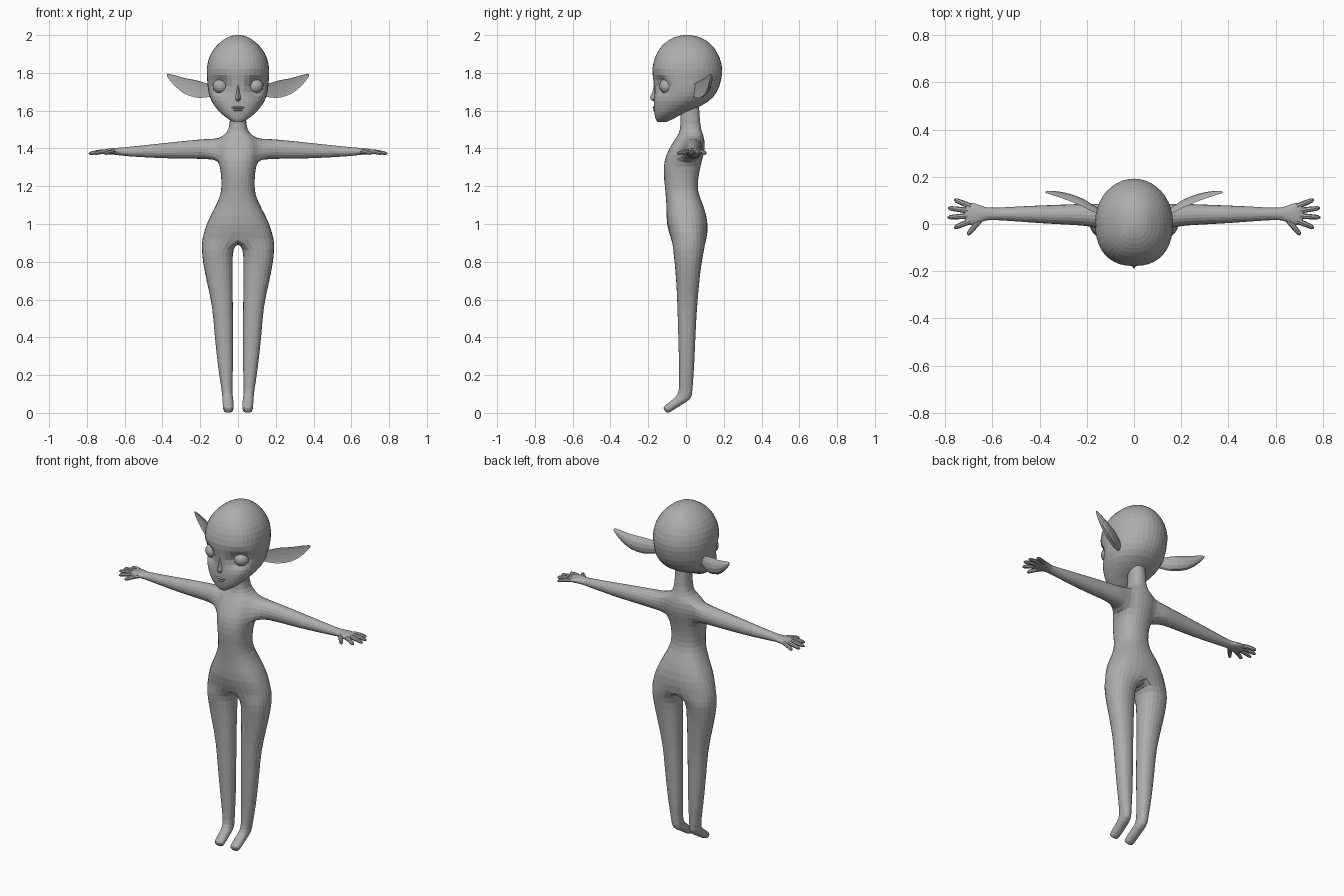
import bpy, bmesh
from math import sin, cos, pi, radians, exp, copysign
from mathutils import Vector

cube = bpy.data.objects.get("Cube")
if cube:
    bpy.data.objects.remove(cube, do_unlink=True)

clay = bpy.data.materials.new("clay grey")
clay.use_nodes = True
GREY = (0.42, 0.42, 0.42, 1)
clay.diffuse_color = GREY
clay.node_tree.nodes["Principled BSDF"].inputs["Base Color"].default_value = GREY


def finish(name, bm, mirror=False, subdivide=0):
    bmesh.ops.recalc_face_normals(bm, faces=bm.faces)
    mesh = bpy.data.meshes.new(name)
    bm.to_mesh(mesh)
    bm.free()
    mesh.materials.append(clay)
    obj = bpy.data.objects.new(name, mesh)
    bpy.context.collection.objects.link(obj)
    if mirror:
        obj.modifiers.new("Mirror", 'MIRROR').merge_threshold = 0.0005
    if subdivide:
        obj.modifiers.new("Subdivision", 'SUBSURF').levels = subdivide
        obj.modifiers["Subdivision"].render_levels = subdivide
    return obj


def power(v, p):
    return copysign(abs(v) ** p, v)


def bridge(bm, a, b):
    n = len(a)
    for i in range(n):
        j = (i + 1) % n
        bm.faces.new((a[i], a[j], b[j], b[i]))


def loft(name, rings, **options):
    bm = bmesh.new()
    loops = [[bm.verts.new(p) for p in ring] for ring in rings]
    for a, b in zip(loops, loops[1:]):
        bridge(bm, a, b)
    bm.faces.new(loops[0])
    bm.faces.new(loops[-1])
    return finish(name, bm, **options)


def resample(rows, steps):
    """Catmull-Rom interpolation between the key rows."""
    rows = [Vector(r) for r in rows]
    out = []
    for i in range(len(rows) - 1):
        p0, p1, p2 = rows[max(i - 1, 0)], rows[i], rows[i + 1]
        p3 = rows[min(i + 2, len(rows) - 1)]
        for s in range(steps):
            t = s / steps
            out.append(p1 + 0.5 * t * (p2 - p0 + t * (2 * p0 - 5 * p1 + 4 * p2 - p3
                                                      + t * (3 * (p1 - p2) + p3 - p0))))
    return out + [rows[-1]]


# Body: half torso rows (height, half width, front, back)
TORSO = [(.915, .195, -.08, .113), (1.0, .172, -.107, .12), (1.08, .128, -.104, .102),
         (1.15, .094, -.109, .07), (1.2, .088, -.113, .062), (1.27, .092, -.122, .07),
         (1.34, .102, -.117, .087), (1.39, .112, -.096, .102), (1.45, .105, -.06, .1),
         (1.48, .06, -.036, .088), (1.52, .043, -.03, .076), (1.62, .042, -.03, .07)]
# Leg rings (outer, inner, front, back, front height, back height)
LEG = [(.196, .025, -.072, .1, .87, .87), (.188, .025, -.062, .084, .79, .79),
       (.167, .025, -.053, .072, .69, .69), (.136, .026, -.047, .06, .56, .56),
       (.127, .023, -.043, .052, .42, .42), (.105, .025, -.037, .044, .22, .22),
       (.086, .031, -.037, .034, .115, .115), (.084, .026, -.05, .033, .09, .072),
       (.082, .022, -.082, -.025, .062, .043), (.08, .022, -.115, -.085, .038, .0),
       (.076, .026, -.122, -.105, .027, -.002)]
# Arm rings (x, y, z, depth radius, height radius)
ARM = [(.155, .036, 1.397, .055, .058), (.22, .04, 1.396, .048, .053),
       (.32, .04, 1.391, .044, .048), (.45, .042, 1.386, .037, .038),
       (.6, .043, 1.383, .026, .025), (.63, .043, 1.384, .028, .021),
       (.67, .042, 1.385, .048, .018), (.7, .043, 1.384, .052, .014),
       (.72, .043, 1.382, .042, .009)]
bm = bmesh.new()
rows = []
for z, w, f, b in TORSO:
    ring = []
    for i in range(9):
        a = i * pi / 8
        x = 0 if i in (0, 8) else w * sin(a) ** .85
        ring.append(bm.verts.new((x, (f + b) / 2 - (b - f) / 2 * power(cos(a), .85), z)))
    rows.append(ring)
shoulder = 6                      # first row of the arm opening
for r in range(len(rows) - 1):
    for c in range(8):
        if not (r in (shoulder, shoulder + 1) and c in (3, 4, 5)):
            bm.faces.new((rows[r][c], rows[r][c + 1], rows[r + 1][c + 1], rows[r + 1][c]))
low, mid, top = rows[shoulder:shoulder + 3]
loop = low[3:7] + [mid[6]] + top[6:2:-1] + [mid[3]]
for x, y, z, ry, rz in ARM:
    ring = [bm.verts.new((x, y + ry * cos(radians(36 * (k - 4))),
                          z + rz * sin(radians(36 * (k - 4))))) for k in range(10)]
    bridge(bm, loop, ring)
    loop = ring
bm.faces.new(loop)
loop = rows[0] + [bm.verts.new((0, y, .9)) for y in (.06, .015, -.03)]
for outer, inner, f, b, zf, zb in LEG:
    ring = []
    for k in range(12):
        a = radians(30 * (k - 4))
        s = power(sin(a), .9)
        ring.append(bm.verts.new(((outer + inner) / 2 + (outer - inner) / 2 * power(cos(a), .9),
                                  (f + b) / 2 + (b - f) / 2 * s, (zf + zb) / 2 + (zb - zf) / 2 * s)))
    bridge(bm, loop, ring)
    loop = ring
bm.faces.new(loop)
finish("body", bm, mirror=True, subdivide=1)

# Head with hollowed eye sockets: rows (height, half width, front, back)
HEAD = [(1.54, .022, -.152, -.105), (1.555, .05, -.16, -.07), (1.58, .083, -.166, -.025),
        (1.61, .112, -.17, .045), (1.65, .14, -.17, .12), (1.7, .157, -.168, .163),
        (1.76, .163, -.173, .185), (1.82, .165, -.178, .192), (1.88, .153, -.164, .178),
        (1.93, .125, -.138, .15), (1.965, .09, -.103, .115), (1.988, .056, -.062, .075),
        (1.998, .025, -.025, .035), (2.0, .006, -.004, .012)]
rings = []
for z, w, f, b in resample(HEAD, 2):
    ring = []
    for k in range(40):
        a = 2 * pi * k / 40
        p = .85 if cos(a) > 0 else 1
        x = w * power(sin(a), p)
        y = (f + b) / 2 - (b - f) / 2 * power(cos(a), p)
        if y < 0:
            socket = exp(-((abs(x) - .095) / .042) ** 2 - ((z - 1.73) / .042) ** 2)
            y += .045 * socket
            x *= 1 - .06 * socket
        ring.append((x, y, z))
    rings.append(ring)
loft("head", rings)

# Nose: rows (height, half width, tip)
loft("nose", [[(-w, -.145, z), (-w * .45, (tip - .16) / 2, z), (0, tip, z),
               (w * .45, (tip - .16) / 2, z), (w, -.145, z)]
              for z, w, tip in ((1.74, .012, -.17), (1.7, .017, -.177), (1.672, .024, -.19),
                                (1.66, .026, -.189), (1.647, .018, -.168))])


def ball(name, centre, size, segments=16, mirror=False):
    bm = bmesh.new()
    bmesh.ops.create_uvsphere(bm, u_segments=segments, v_segments=segments // 2 + 2, radius=1)
    for v in bm.verts:
        v.co = Vector(centre) + Vector(s * c for s, c in zip(size, v.co))
    return finish(name, bm, mirror=mirror)


# Eyes and lips
ball("eye", (.092, -.1, 1.73), (.042, .042, .04), 20, True)
ball("upper_lip", (0, -.157, 1.617), (.042, .02, .008))
ball("lower_lip", (0, -.155, 1.603), (.034, .02, .008))

# Ears: cupped on the front, rows (x, y, z, half height, depth)
EAR = [(.135, .035, 1.705, .03, .02), (.18, .055, 1.709, .04, .03), (.22, .075, 1.715, .046, .034),
       (.28, .1, 1.73, .042, .03), (.33, .117, 1.756, .03, .022), (.362, .127, 1.778, .016, .013),
       (.375, .132, 1.788, .006, .006)]
rings = []
for x, y, z, h, d in resample(EAR, 2):
    ring = []
    for k in range(12):
        c, s = cos(k * pi / 6), sin(k * pi / 6)
        ring.append((x, y + d * (c if c > 0 else -.15 * c), z + h * s))
    rings.append(ring)
loft("ear", rings, mirror=True)

# Fingers and thumb: base and tip of each, slightly drooping
DIGITS = {"little_finger": ((.69, .074), (.762, .104)), "ring_finger": ((.69, .055), (.788, .068)),
          "middle_finger": ((.69, .035), (.79, .028)), "index_finger": ((.69, .014), (.762, -.016)),
          "thumb": ((.655, .014), (.705, -.046))}
for name, (base, tip) in DIGITS.items():
    start, end = Vector((*base, 1.384)), Vector((*tip, 1.372))
    along = (end - start).normalized()
    side = along.cross(Vector((0, 0, 1))).normalized()
    up = side.cross(along)
    loft(name, [[start.lerp(end, t) + r * (side * cos(k * pi / 4) + up * sin(k * pi / 4))
                 + up * .012 * t * (1 - t) for k in range(8)]
                for t, r in ((0, .012), (.3, .012), (.6, .011), (.88, .0095), (1, .004))],
         mirror=True)
